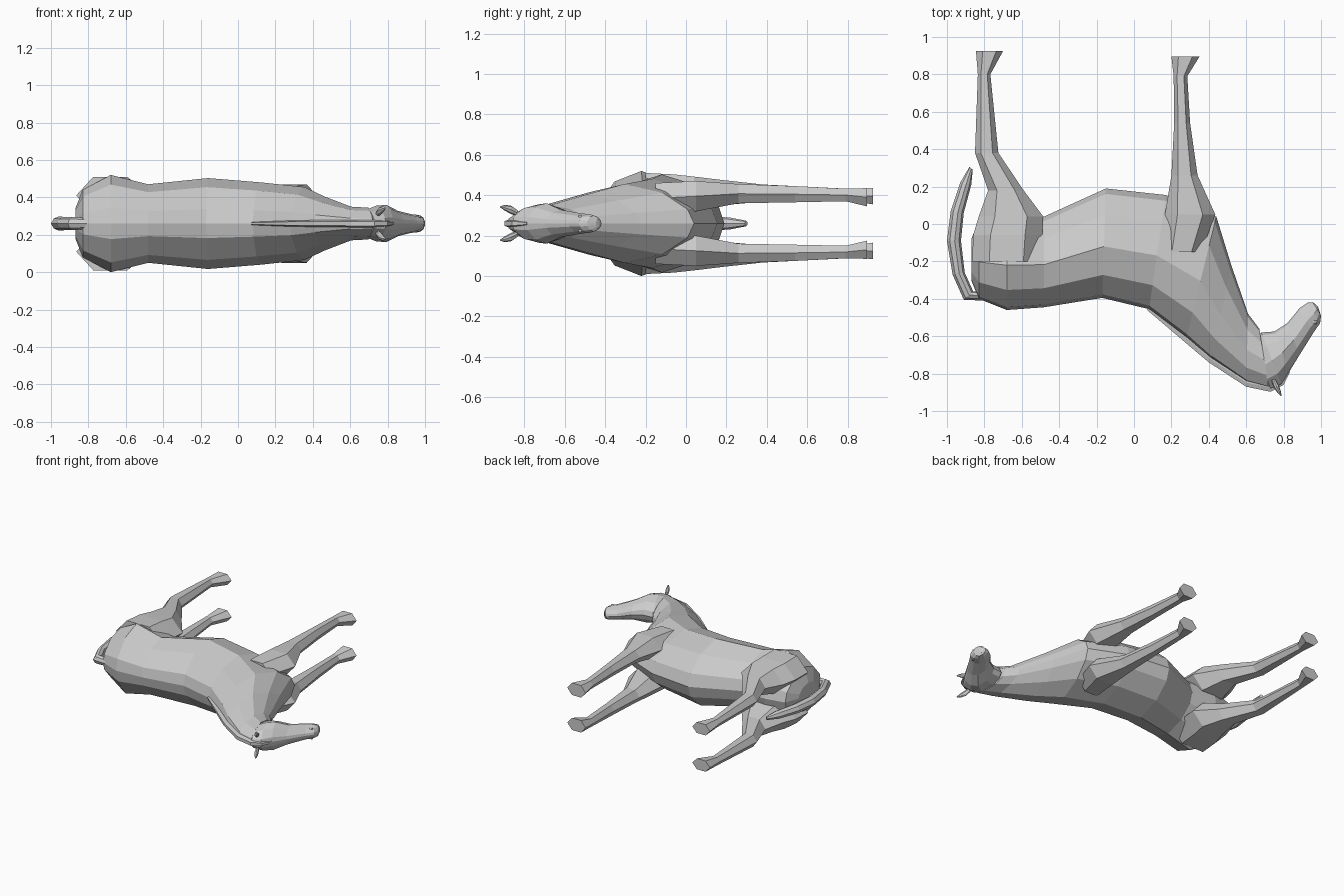
import bpy, bmesh
from mathutils import Vector

MID = 0.26  # height of the symmetry plane; the horse lies on its side, spine towards -y

# half cross-sections: (fraction from top to bottom, width factor)
BARREL = [(0, 0), (.03, .32), (.21, .8), (.47, 1), (.76, .78), (.95, .36), (1, 0)]
DIAMOND = [(0, 0), (.2, .7), (.55, 1), (.85, .7), (1, 0)]
STRIP = [(0, .6), (.3, 1), (1, 1)]


def section(a, b, w, profile, z=MID):
    """Closed ring from top point a to bottom point b, half width w along z."""
    a, b = Vector((*a, z)), Vector((*b, z))
    side = [(a.lerp(b, t), f * w) for t, f in profile]
    up = [p + Vector((0, 0, h)) for p, h in side]
    down = [p - Vector((0, 0, h)) for p, h in reversed(side) if h > 0]
    return up + down


def loft(name, rings):
    bm = bmesh.new()
    loops = [[bm.verts.new(p) for p in r] for r in rings]
    n = len(loops[0])
    for r0, r1 in zip(loops, loops[1:]):
        for i in range(n):
            j = (i + 1) % n
            bm.faces.new((r0[i], r0[j], r1[j], r1[i]))
    bm.faces.new(loops[0])
    bm.faces.new(loops[-1])
    bmesh.ops.recalc_face_normals(bm, faces=bm.faces)
    mesh = bpy.data.meshes.new(name)
    bm.to_mesh(mesh)
    bm.free()
    ob = bpy.data.objects.new(name, mesh)
    bpy.context.collection.objects.link(ob)
    return ob


# torso and neck: top point, bottom point, half width
body = [
    ((-.87, -.30), (-.87, -.08), .08),
    ((-.83, -.40), (-.83, .02), .18),
    ((-.68, -.46), (-.68, .05), .26),
    ((-.48, -.445), (-.48, .04), .21),
    ((-.17, -.395), (-.15, .19), .243),
    ((.08, -.455), (.17, .155), .22),
    ((.28, -.61), (.44, .04), .195),
    ((.41, -.72), (.52, -.22), .145),
    ((.60, -.845), (.61, -.48), .09),
    ((.72, -.875), (.67, -.56), .085),
]
loft("body_and_neck", [section(a, b, w, BARREL) for a, b, w in body])

# head, from poll to muzzle
head = [
    ((.73, -.885), (.64, -.62), .075),
    ((.79, -.86), (.68, -.58), .095),
    ((.83, -.79), (.75, -.575), .10),
    ((.885, -.70), (.82, -.53), .068),
    ((.96, -.58), (.885, -.45), .05),
    ((.995, -.53), (.93, -.42), .046),
    ((1.0, -.49), (.955, -.418), .04),
    ((.985, -.445), (.97, -.428), .022),
]
loft("head", [section(a, b, w, BARREL) for a, b, w in head])

# mane ridge along the crest, ending in a forelock
mane = [
    ((.07, -.46), (.09, -.42), .008),
    ((.27, -.63), (.31, -.57), .016),
    ((.40, -.74), (.43, -.68), .018),
    ((.60, -.87), (.61, -.80), .02),
    ((.73, -.897), (.72, -.82), .02),
    ((.80, -.86), (.76, -.80), .018),
    ((.835, -.79), (.80, -.77), .008),
]
loft("mane", [section(a, b, w, STRIP) for a, b, w in mane])

# tail: outer edge, inner edge, half width
tail = [
    ((-.80, -.41), (-.80, -.36), .03),
    ((-.91, -.405), (-.86, -.36), .035),
    ((-.97, -.27), (-.905, -.26), .036),
    ((-1.0, -.09), (-.925, -.09), .038),
    ((-.98, .07), (-.91, .06), .036),
    ((-.93, .22), (-.87, .21), .03),
    ((-.88, .305), (-.862, .29), .014),
]
loft("tail", [section(a, b, w, DIAMOND) for a, b, w in tail])

# legs: y, back x, front x, inner and outer distance from the symmetry plane
legs = {
    "hind_leg": [
        (-.20, -.865, -.50, .05, .25),
        (-.06, -.86, -.49, .05, .243),
        (.04, -.83, -.485, .05, .232),
        (.18, -.78, -.59, .09, .215),
        (.38, -.85, -.725, .108, .193),
        (.80, -.835, -.768, .112, .172),
        (.925, -.845, -.70, .095, .175),
    ],
    "front_leg": [
        (-.15, .15, .36, .05, .20),
        (.05, .165, .435, .06, .21),
        (.26, .20, .34, .10, .195),
        (.54, .215, .30, .105, .185),
        (.79, .212, .285, .11, .172),
        (.895, .20, .35, .085, .175),
    ],
}
HEX = [(-1, 0), (-.5, 1), (.5, 1), (1, 0), (.5, -1), (-.5, -1)]


def leg_ring(y, x0, x1, inner, outer, s):
    cx, cz = (x0 + x1) / 2, MID + s * (inner + outer) / 2
    rx, rz = (x1 - x0) / 2, (outer - inner) / 2
    return [Vector((cx + u * rx, y, cz + v * rz)) for u, v in HEX]


for side, s in (("left", -1), ("right", 1)):
    for part, rows in legs.items():
        loft(f"{side}_{part}", [leg_ring(*row, s) for row in rows])

    # pointed ear
    ear = [
        ((.735, -.835), (.755, -.83), .015, .05),
        ((.745, -.87), (.775, -.865), .021, .068),
        ((.765, -.90), (.785, -.895), .014, .078),
        ((.785, -.92), (.79, -.918), .003, .082),
    ]
    loft(f"{side}_ear", [section(a, b, w, DIAMOND, MID + s * o) for a, b, w, o in ear])

    # small nostril
    nostril = [
        ((.945, -.53), (.95, -.515), .006, .037),
        ((.975, -.535), (.98, -.515), .006, .036),
    ]
    loft(f"{side}_nostril", [section(a, b, w, DIAMOND, MID + s * o) for a, b, w, o in nostril])
